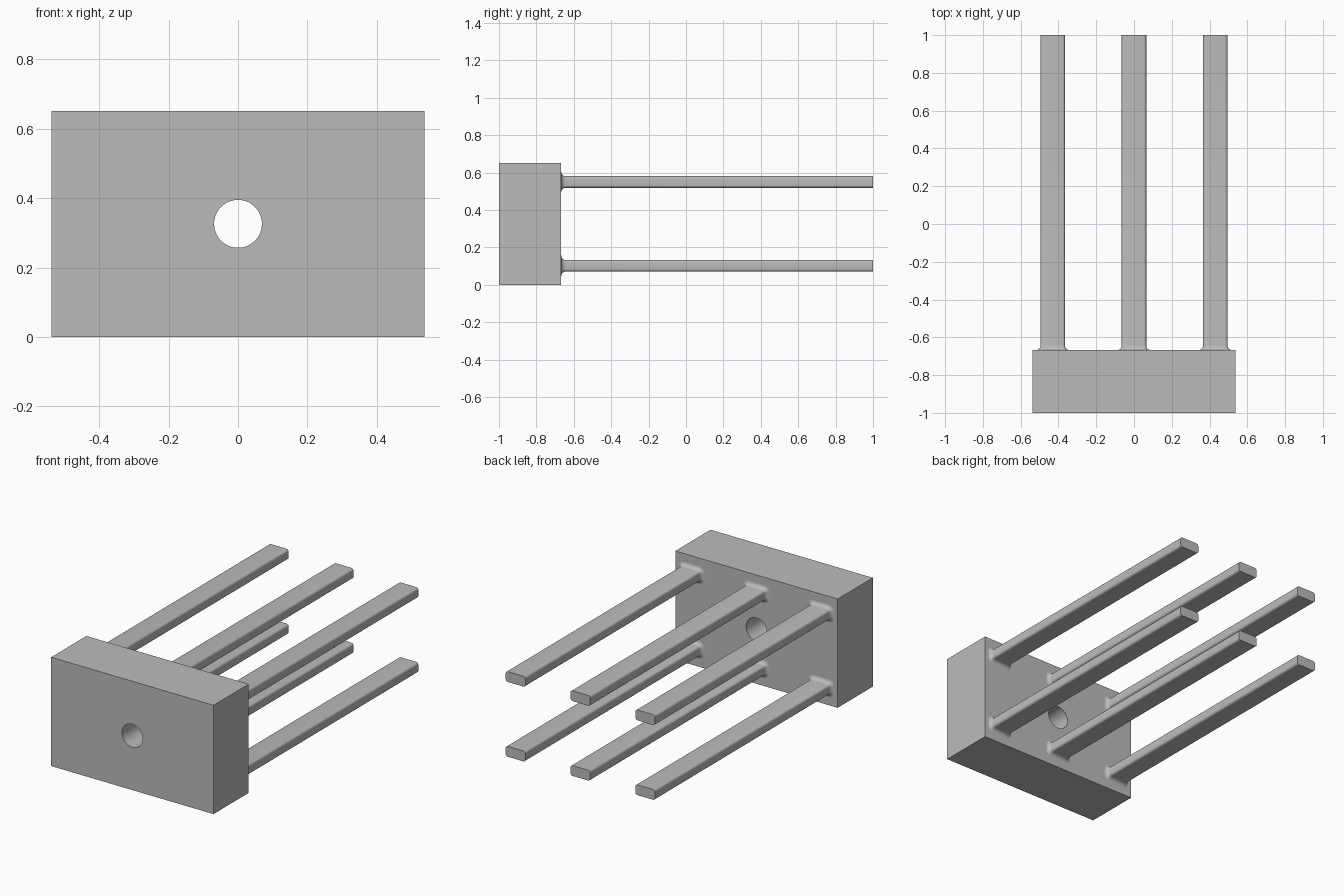
import bpy
import bmesh
import math

if "Cube" in bpy.data.objects:
    bpy.data.objects.remove(bpy.data.objects["Cube"], do_unlink=True)

WIDTH, HEIGHT = 1.076, 0.652
FRONT, BACK, TIP = -1.0, -0.667, 1.0
MID_Z = HEIGHT / 2

grey = bpy.data.materials.new("plain_grey")
grey.use_nodes = True
colour = (0.5, 0.5, 0.5, 1)
grey.diffuse_color = colour
grey.node_tree.nodes["Principled BSDF"].inputs["Base Color"].default_value = colour


def activate(obj):
    bpy.ops.object.select_all(action="DESELECT")
    obj.select_set(True)
    bpy.context.view_layer.objects.active = obj


def finish(obj):
    obj.data.materials.clear()
    obj.data.materials.append(grey)
    activate(obj)
    bpy.ops.object.shade_smooth_by_angle(angle=math.radians(35))


def section(half_w, half_h, radius, steps=5):
    """Rounded rectangle outline in x and z."""
    points = []
    for corner, (sx, sz) in enumerate([(1, 1), (-1, 1), (-1, -1), (1, -1)]):
        for i in range(steps + 1):
            a = (corner + i / steps) * math.pi / 2
            points.append((sx * (half_w - radius) + radius * math.cos(a),
                           sz * (half_h - radius) + radius * math.sin(a)))
    return points


# Mounting block with a round hole through it
bpy.ops.mesh.primitive_cube_add(size=1, location=(0, (FRONT + BACK) / 2, MID_Z))
block = bpy.context.object
block.name = "mounting_block"
block.scale = (WIDTH, BACK - FRONT, HEIGHT)
bpy.ops.object.transform_apply(location=False, rotation=False, scale=True)

bpy.ops.mesh.primitive_cylinder_add(vertices=64, radius=0.069, depth=1,
                                    location=block.location,
                                    rotation=(math.pi / 2, 0, 0))
cutter = bpy.context.object
cutter.name = "hole_cutter"
cutter.hide_render = True
activate(block)
cut = block.modifiers.new("hole", "BOOLEAN")
cut.operation = "DIFFERENCE"
cut.solver = "EXACT"
cut.object = cutter
bpy.ops.object.modifier_apply(modifier=cut.name)
bpy.data.objects.remove(cutter, do_unlink=True)
finish(block)

# Prong: rounded bar that flares into the block through a fillet
FILLET, STEPS = 0.023, 6
rings = []
for i in range(STEPS + 1):
    a = i / STEPS * math.pi / 2
    rings.append((BACK + FILLET * (1 - math.cos(a)), FILLET * (1 - math.sin(a))))
rings.append((TIP, 0))

bm = bmesh.new()
loops = []
for y, grow in rings:
    outline = section(0.065 + grow, 0.031 + grow, 0.014 + grow)
    loops.append([bm.verts.new((x, y, z)) for x, z in outline])
for lower, upper in zip(loops, loops[1:]):
    count = len(lower)
    for i in range(count):
        j = (i + 1) % count
        bm.faces.new((lower[i], lower[j], upper[j], upper[i]))
bm.faces.new(loops[-1])
bmesh.ops.recalc_face_normals(bm, faces=bm.faces)
prong_mesh = bpy.data.meshes.new("prong")
bm.to_mesh(prong_mesh)
bm.free()

# Two rows of three prongs
for row, z in (("lower", MID_Z - 0.224), ("upper", MID_Z + 0.224)):
    for side, x in (("right", -0.43), ("middle", 0), ("left", 0.43)):
        prong = bpy.data.objects.new(f"{row}_{side}_prong", prong_mesh.copy())
        prong.location = (x, 0, z)
        bpy.context.collection.objects.link(prong)
        finish(prong)
bpy.data.meshes.remove(prong_mesh)
